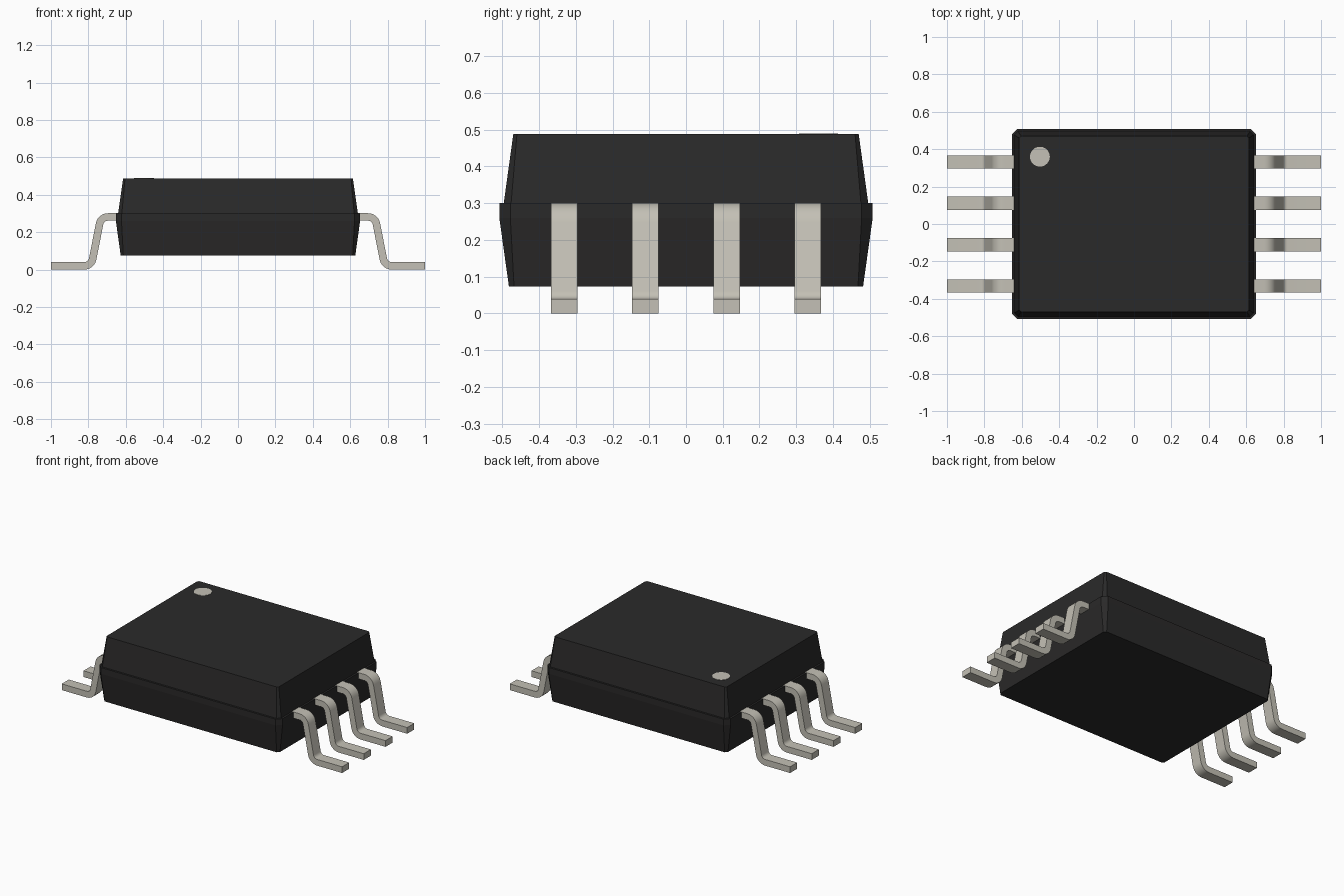
import bpy, bmesh, math
from mathutils import Vector

cube = bpy.data.objects.get("Cube")
if cube:
    bpy.data.objects.remove(cube, do_unlink=True)


def material(name, rgb, metallic=0.0):
    m = bpy.data.materials.new(name)
    m.use_nodes = True
    m.diffuse_color = (*rgb, 1)
    m.node_tree.nodes["Principled BSDF"].inputs["Base Color"].default_value = (*rgb, 1)
    return m


black = material("black plastic", (0.023, 0.0225, 0.0225))
metal = material("pale grey metal", (0.55, 0.53, 0.465))


def finish(bm, name, mat):
    bmesh.ops.recalc_face_normals(bm, faces=bm.faces)
    me = bpy.data.meshes.new(name)
    bm.to_mesh(me)
    bm.free()
    me.materials.append(mat)
    ob = bpy.data.objects.new(name, me)
    bpy.context.collection.objects.link(ob)
    return ob


# Package body: stacked rectangles with cut corners
def ring(bm, hx, hy, c, z):
    pts = [(hx, hy - c), (hx - c, hy), (c - hx, hy), (-hx, hy - c),
           (-hx, c - hy), (c - hx, -hy), (hx - c, -hy), (hx, c - hy)]
    return [bm.verts.new((x, y, z)) for x, y in pts]


bm = bmesh.new()
sections = [(0.627, 0.482, 0.014, 0.074), (0.653, 0.508, 0.030, 0.26),
            (0.653, 0.508, 0.030, 0.30), (0.641, 0.496, 0.020, 0.30),
            (0.614, 0.470, 0.010, 0.488)]
rings = [ring(bm, *s) for s in sections]
for a, b in zip(rings, rings[1:]):
    for i in range(8):
        j = (i + 1) % 8
        bm.faces.new((a[i], a[j], b[j], b[i]))
bm.faces.new(rings[0])
bm.faces.new(rings[-1])
finish(bm, "package_body", black)

# Pin one marker: thin disc on the top face
bm = bmesh.new()
bmesh.ops.create_cone(bm, cap_ends=True, segments=32, radius1=0.053, radius2=0.053, depth=0.004)
bmesh.ops.translate(bm, verts=bm.verts, vec=(-0.503, 0.36, 0.488))
finish(bm, "pin_one_marker", metal)


# Gull-wing leads: rounded strip profile in xz, extruded along y
THICK, WIDTH, RADIUS, STEPS = 0.040, 0.072, 0.045, 6


def centre_line():
    """Points and normals of the lead's centre line, with filleted corners."""
    corners = [Vector(p) for p in ((0.62, 0.281), (0.733, 0.281), (0.784, 0.020), (1.0, 0.020))]
    normal = lambda d: Vector((-d.y, d.x))
    out = [(corners[0], Vector((0, 1)))]
    for a, b, c in zip(corners, corners[1:], corners[2:]):
        d1, d2 = (b - a).normalized(), (c - b).normalized()
        turn = math.atan2(d1.x * d2.y - d1.y * d2.x, d1.dot(d2))
        side = 1 if turn > 0 else -1
        start = b - d1 * RADIUS * math.tan(abs(turn) / 2)
        pivot = start + normal(d1) * RADIUS * side
        for k in range(STEPS + 1):
            ang = math.atan2(d1.y, d1.x) + turn * k / STEPS
            n = Vector((-math.sin(ang), math.cos(ang)))
            out.append((pivot - n * RADIUS * side, n))
    out.append((corners[-1], Vector((0, 1))))
    return out


def lead(name, side, y):
    bm = bmesh.new()
    rows = []
    for p, n in centre_line():
        row = []
        for s, w in ((1, -1), (1, 1), (-1, 1), (-1, -1)):
            q = p + n * s * THICK / 2
            row.append(bm.verts.new((side * q.x, y + w * WIDTH / 2, q.y)))
        rows.append(row)
    for a, b in zip(rows, rows[1:]):
        for i in range(4):
            j = (i + 1) % 4
            bm.faces.new((a[i], a[j], b[j], b[i]))
    bm.faces.new(rows[0])
    bm.faces.new(rows[-1])
    ob = finish(bm, name, metal)
    bpy.ops.object.select_all(action='DESELECT')
    ob.select_set(True)
    bpy.context.view_layer.objects.active = ob
    bpy.ops.object.shade_smooth_by_angle(angle=math.radians(30))


for side, label in ((1, "left"), (-1, "right")):
    for i in range(4):
        lead(f"{label}_lead_{i + 1}", side, -0.3315 + 0.221 * i)
